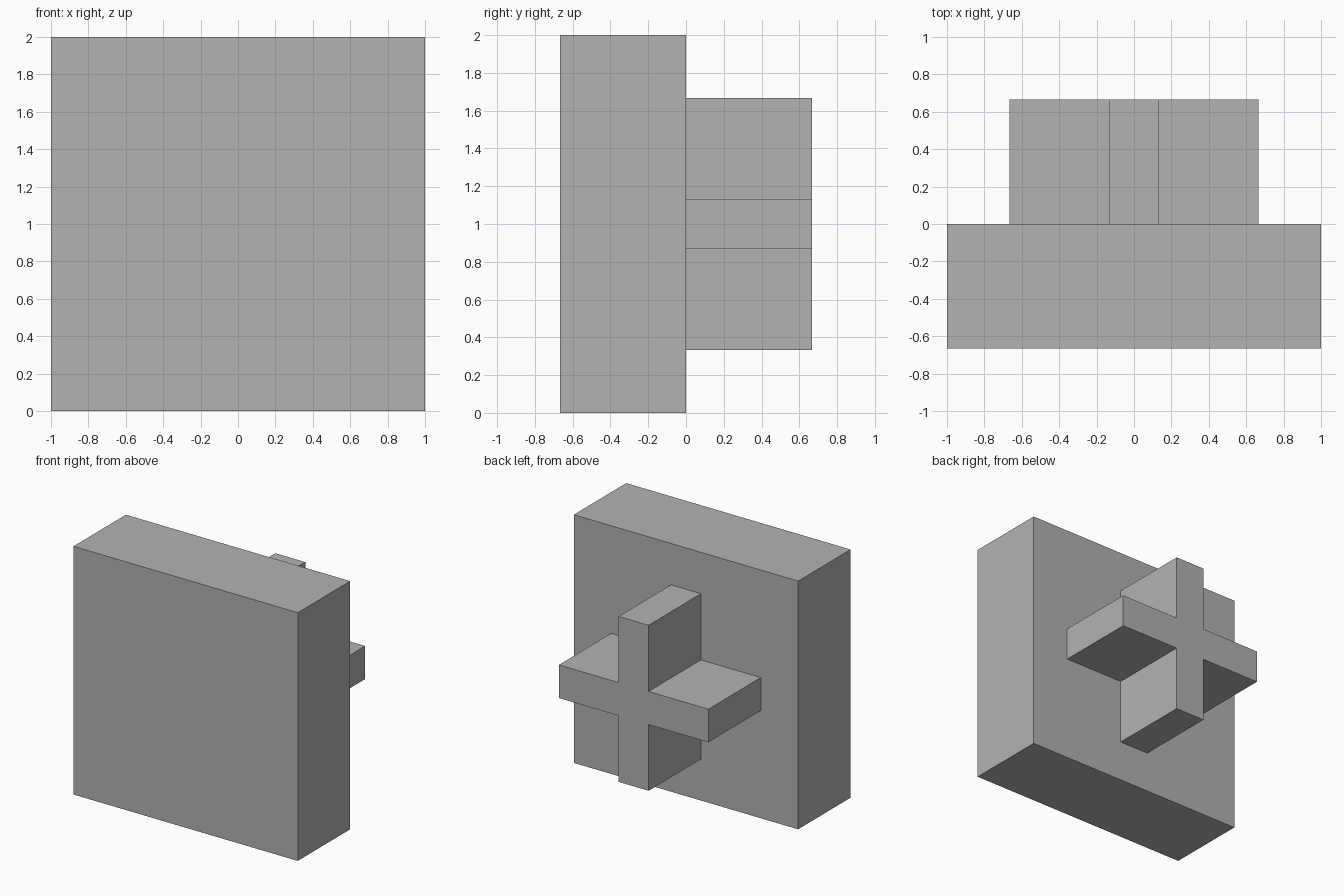
import bpy
import bmesh
from mathutils import Vector

cube = bpy.data.objects.get("Cube")
if cube:
    bpy.data.objects.remove(cube, do_unlink=True)

# Single flat grey
grey = bpy.data.materials.new("plain grey")
grey.use_nodes = True
colour = (0.448, 0.448, 0.448, 1)
grey.diffuse_color = colour
grey.node_tree.nodes["Principled BSDF"].inputs["Base Color"].default_value = colour

MIDDLE = 1.0       # height of the centre line
DEPTH = 2 / 3      # thickness of the slab and of the cross


def extruded(name, outline, y_front, depth):
    """Extrude an (x, z) outline, centred on the middle height, towards +y."""
    bm = bmesh.new()
    face = bm.faces.new([bm.verts.new((x, y_front, MIDDLE + z)) for x, z in outline])
    result = bmesh.ops.extrude_face_region(bm, geom=[face])
    moved = [v for v in result["geom"] if isinstance(v, bmesh.types.BMVert)]
    bmesh.ops.translate(bm, verts=moved, vec=Vector((0, depth, 0)))
    bmesh.ops.recalc_face_normals(bm, faces=bm.faces[:])
    mesh = bpy.data.meshes.new(name)
    bm.to_mesh(mesh)
    bm.free()
    mesh.materials.append(grey)
    obj = bpy.data.objects.new(name, mesh)
    bpy.context.collection.objects.link(obj)
    return obj


# Square slab at the front
slab = [(-1, -1), (1, -1), (1, 1), (-1, 1)]
extruded("square_slab", slab, -DEPTH, DEPTH)

# Cross-shaped stem on the back: one quarter outline turned four times
half, reach = 2 / 15, 2 / 3
cross = []
corner = [(reach, -half), (reach, half), (half, half)]
for turn in range(4):
    cross += corner
    corner = [(-z, x) for x, z in corner]
extruded("cross_stem", cross, 0, DEPTH)
